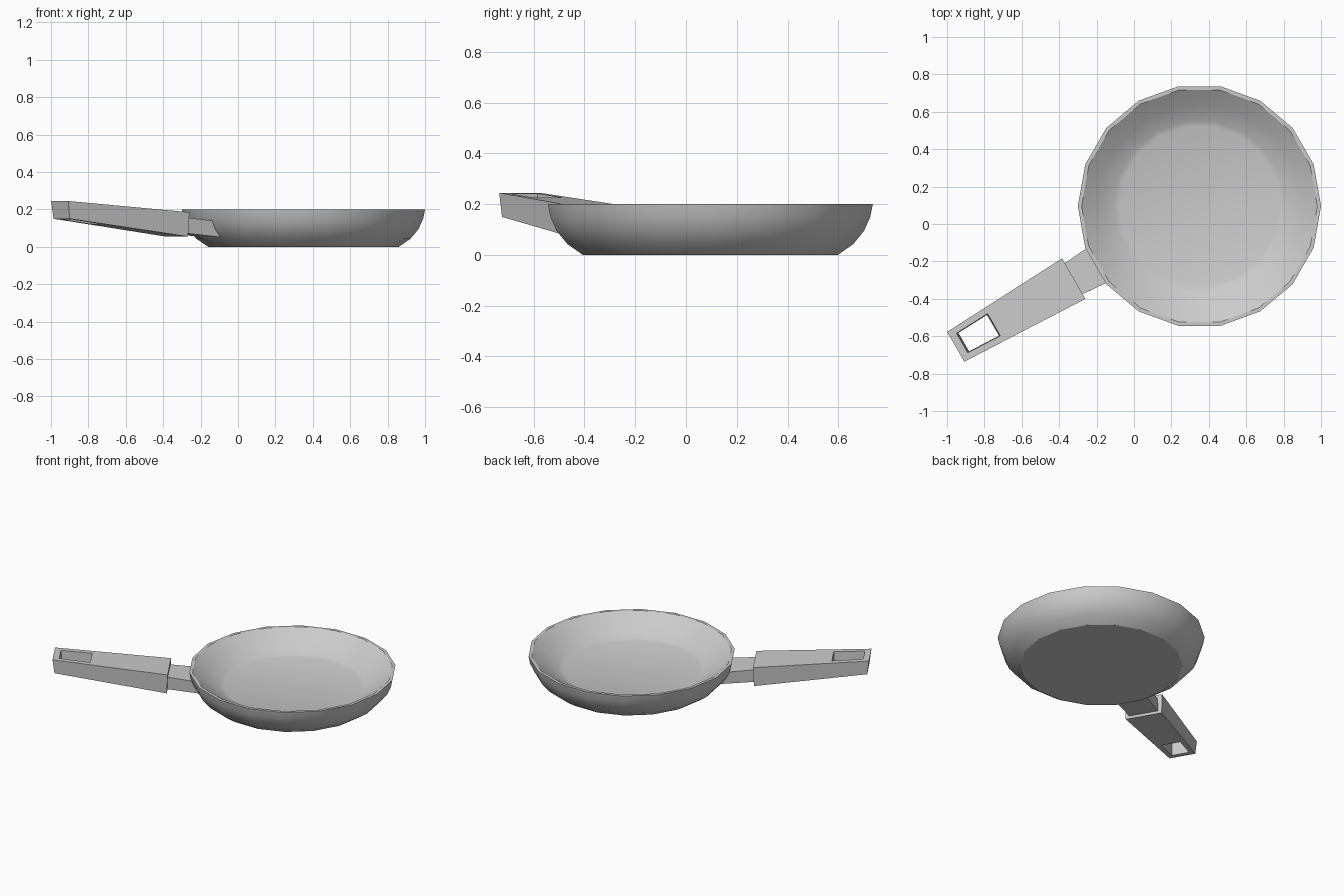
import bpy, bmesh, math

if "Cube" in bpy.data.objects:
    bpy.data.objects.remove(bpy.data.objects["Cube"])

CENTRE = (0.35, 0.096)         # axis of the pan
ANGLE = math.radians(210)      # direction the handle points


def place(u, v, z):
    """Handle coordinates (u outwards from the pan axis, v sideways) to world."""
    c, s = math.cos(ANGLE), math.sin(ANGLE)
    return (CENTRE[0] + u * c - v * s, CENTRE[1] + u * s + v * c, z)


def finish(name, bm, smooth=False):
    bmesh.ops.recalc_face_normals(bm, faces=bm.faces)
    mesh = bpy.data.meshes.new(name)
    bm.to_mesh(mesh)
    bm.free()
    ob = bpy.data.objects.new(name, mesh)
    bpy.context.collection.objects.link(ob)
    if smooth:
        bpy.context.view_layer.objects.active = ob
        ob.select_set(True)
        bpy.ops.object.shade_smooth_by_angle(angle=math.radians(30))
        ob.select_set(False)
    return ob


def quad_ring(bm, near, far):
    """Four corners from (u, half width, z) at the near and far ends."""
    pts = [(near, -1), (near, 1), (far, 1), (far, -1)]
    return [bm.verts.new(place(u, side * w, z)) for (u, w, z), side in pts]


def bridge(bm, a, b):
    n = len(a)
    for i in range(n):
        j = (i + 1) % n
        bm.faces.new((a[i], a[j], b[j], b[i]))


# Pan: 18-sided bowl turned from a wall profile (radius, height),
# with a thick base and a shallow sloping inside
profile = [(0.51, 0), (0.572, 0.043), (0.615, 0.095), (0.64, 0.15), (0.65, 0.2),
           (0.63, 0.2), (0.545, 0.140), (0.46, 0.092), (0.43, 0.083)]
SIDES = 18
bm = bmesh.new()
rings = []
for r, z in profile:
    rings.append([bm.verts.new((CENTRE[0] + r * math.cos(math.tau * i / SIDES),
                                CENTRE[1] + r * math.sin(math.tau * i / SIDES), z))
                  for i in range(SIDES)])
for a, b in zip(rings, rings[1:]):
    bridge(bm, a, b)
bm.faces.new(rings[0])
bm.faces.new(rings[-1])
finish("pan", bm, smooth=True)

# Neck: short block joining one facet of the pan wall to the handle
bm = bmesh.new()
top = quad_ring(bm, (0.620, 0.108, 0.14), (0.78, 0.095, 0.156))
bottom = quad_ring(bm, (0.572, 0.101, 0.052), (0.785, 0.095, 0.073))
bridge(bm, top, bottom)
bm.faces.new(top)
bm.faces.new(bottom)
finish("handle_neck", bm)


# Handle: tapered, rising grip with a hanging hole near its end
def top_z(u):
    return 0.185 + 0.06 * (u - 0.776) / 0.729


def bottom_z(u):
    return 0.055 + 0.095 * (u - 0.782) / 0.711


bm = bmesh.new()
outer_top = quad_ring(bm, (0.776, 0.125, top_z(0.776)), (1.505, 0.092, top_z(1.505)))
outer_bottom = quad_ring(bm, (0.782, 0.12, bottom_z(0.782)), (1.493, 0.086, bottom_z(1.493)))
hole_top = quad_ring(bm, (1.269, 0.068, top_z(1.269)), (1.465, 0.060, top_z(1.465)))
hole_bottom = quad_ring(bm, (1.275, 0.064, bottom_z(1.275)), (1.455, 0.057, bottom_z(1.455)))
bridge(bm, outer_top, outer_bottom)
bridge(bm, hole_top, hole_bottom)
bridge(bm, outer_top, hole_top)
bridge(bm, outer_bottom, hole_bottom)
finish("handle", bm)
